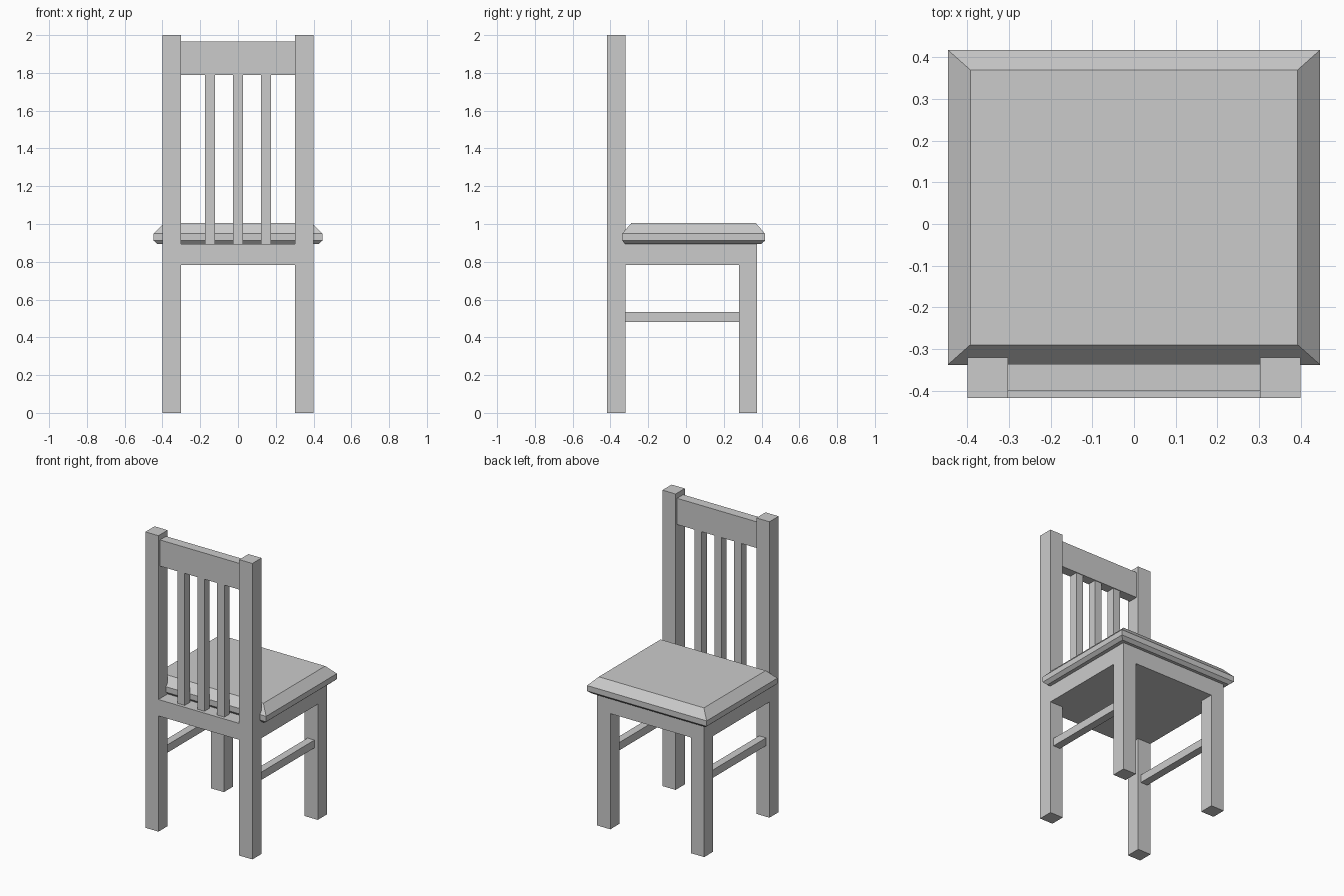
import bpy, bmesh

if "Cube" in bpy.data.objects:
    bpy.data.objects.remove(bpy.data.objects["Cube"])


def mesh_object(name, bm):
    bmesh.ops.recalc_face_normals(bm, faces=bm.faces)
    mesh = bpy.data.meshes.new(name)
    bm.to_mesh(mesh)
    bm.free()
    obj = bpy.data.objects.new(name, mesh)
    bpy.context.collection.objects.link(obj)
    return obj


def loft(name, sections):
    """Stack rectangular sections (x0, x1, y0, y1, z) into a closed solid."""
    bm = bmesh.new()
    rings = [[bm.verts.new(p) for p in
              ((x0, y0, z), (x1, y0, z), (x1, y1, z), (x0, y1, z))]
             for x0, x1, y0, y1, z in sections]
    bm.faces.new(rings[0][::-1])
    bm.faces.new(rings[-1])
    for low, high in zip(rings, rings[1:]):
        for i in range(4):
            j = (i + 1) % 4
            bm.faces.new((low[i], low[j], high[j], high[i]))
    return mesh_object(name, bm)


def box(name, x, y, z):
    return loft(name, [(*x, *y, z[0]), (*x, *y, z[1])])


BACK, POST_Y = -0.418, -0.32
LEG_Y, FRONT = 0.281, 0.377
APRON_Z, SEAT_Z = 0.782, 0.893

# Legs, back posts and side stretchers, mirrored left and right
for side, s in (("left", -1), ("right", 1)):
    leg_x = sorted((s * 0.302, s * 0.4))
    rung_x = sorted((s * 0.323, s * 0.375))
    box(f"{side}_back_post", leg_x, (BACK, POST_Y), (0, 2))
    box(f"{side}_leg", leg_x, (LEG_Y, FRONT), (0, APRON_Z))
    box(f"{side}_stretcher", rung_x, (POST_Y, LEG_Y), (0.48, 0.533))

# Solid apron under the seat, with a narrower piece between the posts
box("apron", (-0.4, 0.4), (POST_Y, FRONT), (APRON_Z, SEAT_Z))
box("back_apron", (-0.302, 0.302), (BACK, POST_Y), (APRON_Z, SEAT_Z))

# Seat with bevelled top and bottom edges
loft("seat", [
    (-0.425, 0.425, -0.32, 0.397, SEAT_Z),
    (-0.447, 0.447, -0.338, 0.418, 0.912),
    (-0.447, 0.447, -0.338, 0.418, 0.949),
    (-0.393, 0.393, -0.29, 0.37, 1.004),
])

# Backrest rail and slats
box("top_rail", (-0.302, 0.302), (-0.401, -0.336), (1.788, 1.965))
for i, x in enumerate((-0.148, 0, 0.148)):
    box(f"back_slat_{i + 1}", (x - 0.027, x + 0.027), (-0.396, -0.341), (SEAT_Z, 1.788))
